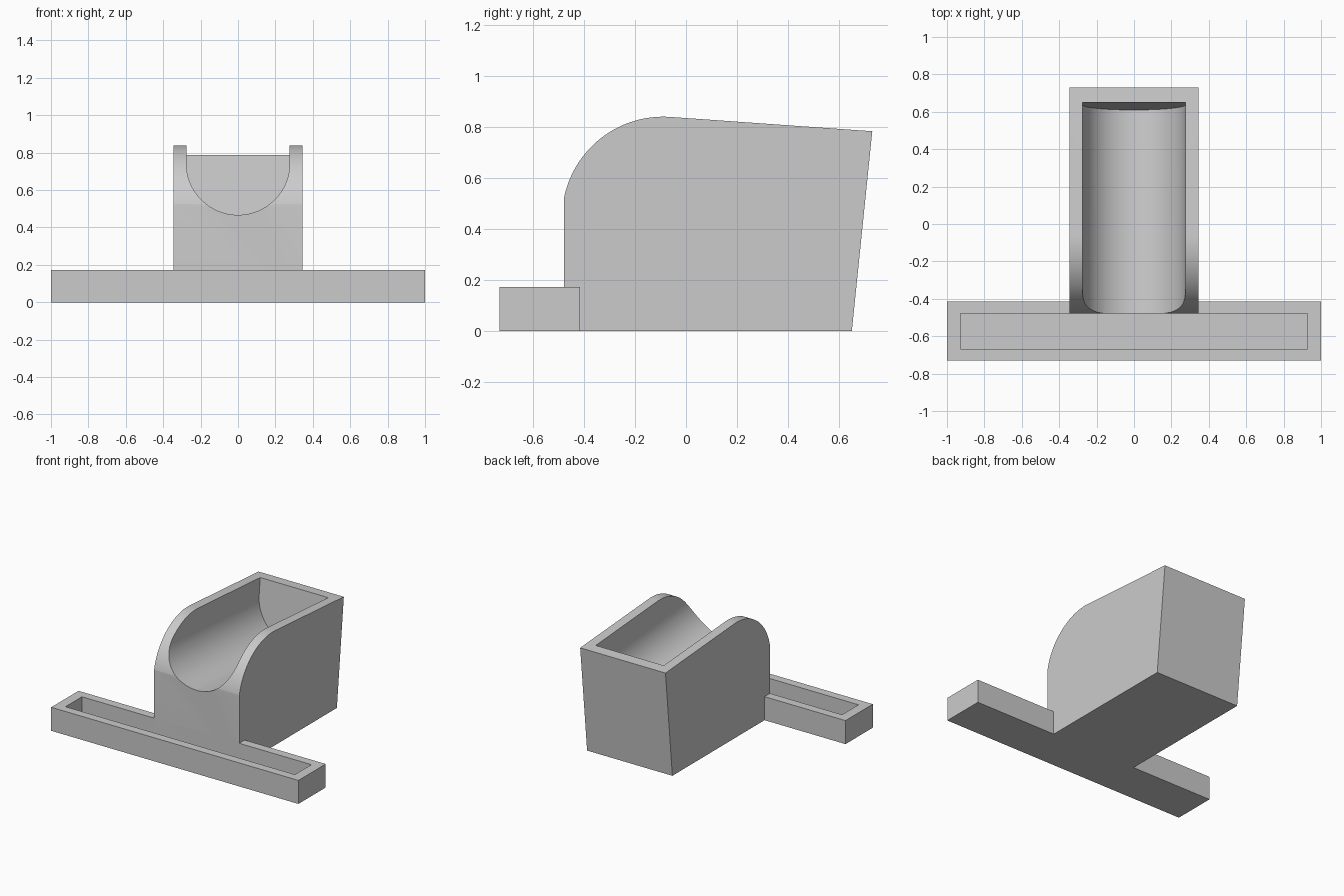
import bpy, bmesh, math

if "Cube" in bpy.data.objects:
    bpy.data.objects.remove(bpy.data.objects["Cube"], do_unlink=True)

grey = bpy.data.materials.new("light_grey")
grey.use_nodes = True
colour = (0.6, 0.6, 0.6, 1)
grey.diffuse_color = colour
grey.node_tree.nodes["Principled BSDF"].inputs["Base Color"].default_value = colour


def bridge(name, loop_a, loop_b):
    """Closed solid between two matching outlines."""
    bm = bmesh.new()
    a = [bm.verts.new(p) for p in loop_a]
    b = [bm.verts.new(p) for p in loop_b]
    bm.faces.new(a)
    bm.faces.new(b)
    for i in range(len(a)):
        j = (i + 1) % len(a)
        bm.faces.new((a[i], a[j], b[j], b[i]))
    bmesh.ops.recalc_face_normals(bm, faces=bm.faces)
    mesh = bpy.data.meshes.new(name)
    bm.to_mesh(mesh)
    bm.free()
    ob = bpy.data.objects.new(name, mesh)
    bpy.context.collection.objects.link(ob)
    mesh.materials.append(grey)
    return ob


def box(name, x, y0, y1, z0, z1):
    outline = [(-x, y0), (x, y0), (x, y1), (-x, y1)]
    return bridge(name, [(*p, z0) for p in outline], [(*p, z1) for p in outline])


def carve(ob, cutter):
    cutter.hide_render = True
    mod = ob.modifiers.new("carve", "BOOLEAN")
    mod.operation = "DIFFERENCE"
    mod.solver = "EXACT"
    mod.object = cutter
    bpy.ops.object.select_all(action="DESELECT")
    bpy.context.view_layer.objects.active = ob
    ob.select_set(True)
    bpy.ops.object.modifier_apply(modifier=mod.name)
    bpy.data.objects.remove(cutter, do_unlink=True)
    bpy.ops.object.shade_smooth_by_angle(angle=math.radians(8))


# Block: side profile with a rounded front shoulder and a sloping top
FRONT, SLOPE = -0.478, 0.074
profile = [(FRONT, 0), (0.65, 0), (0.73, 0.782)]
for i in range(41):
    t = math.radians(85.8 + 84 * i / 40)
    profile.append((-0.089 + 0.397 * math.cos(t), 0.442 + 0.397 * math.sin(t)))
profile[-1] = (FRONT, profile[-1][1])
block = bridge("cradle_block", [(-0.345, y, z) for y, z in profile],
               [(0.345, y, z) for y, z in profile])

# Groove: U section running back parallel to the top, closed by a leaning wall
R = 0.275
section = [(-R, 0.4)]
for i in range(49):
    t = math.pi * (1 + i / 48)
    section.append((R * math.cos(t), R * math.sin(t)))
section.append((R, 0.4))


def axis(y):
    return 0.742 - SLOPE * (y - FRONT)


def groove_end(x, h):
    y = (0.571 + 0.1 * (axis(0) + h)) / (1 + 0.1 * SLOPE)
    return (x, y, axis(y) + h)


groove = bridge("groove_cutter", [(x, -0.8, axis(-0.8) + h) for x, h in section],
                [groove_end(x, h) for x, h in section])
carve(block, groove)

# Front bar with a long open slot
bar = box("front_tray", 1, -0.73, -0.415, 0, 0.172)
carve(bar, box("slot_cutter", 0.928, -0.668, FRONT, 0.06, 0.4))
